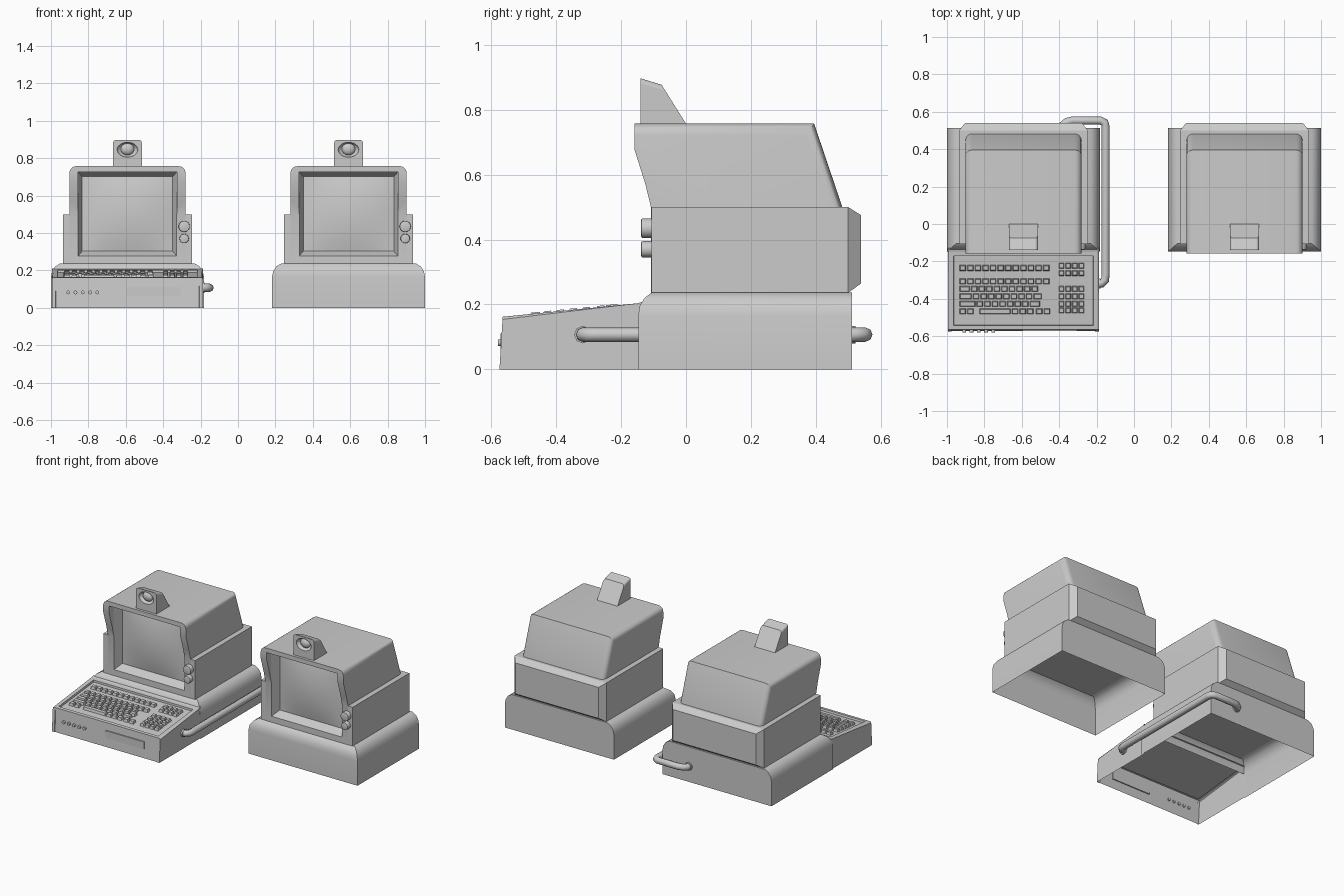
import bpy, bmesh
from math import pi, sin
from mathutils import Matrix, Vector

if "Cube" in bpy.data.objects:
    bpy.data.objects.remove(bpy.data.objects["Cube"])


def finish(name, bm, x=0.0, smooth=False):
    bmesh.ops.recalc_face_normals(bm, faces=bm.faces)
    me = bpy.data.meshes.new(name)
    bm.to_mesh(me)
    bm.free()
    ob = bpy.data.objects.new(name, me)
    ob.location.x = x
    bpy.context.collection.objects.link(ob)
    if smooth:
        select(ob)
        bpy.ops.object.shade_smooth_by_angle(angle=0.6)
    return ob


def select(ob):
    bpy.ops.object.select_all(action='DESELECT')
    ob.select_set(True)
    bpy.context.view_layer.objects.active = ob


def loft(rings, cap0=True, cap1=True):
    """Join rings of points into one skin."""
    bm = bmesh.new()
    vs = [[bm.verts.new(p) for p in r] for r in rings]
    n = len(vs[0])
    for a, b in zip(vs, vs[1:]):
        for i in range(n):
            bm.faces.new((a[i], a[(i + 1) % n], b[(i + 1) % n], b[i]))
    if cap0:
        bm.faces.new(vs[0])
    if cap1:
        bm.faces.new(vs[-1])
    bmesh.ops.recalc_face_normals(bm, faces=bm.faces)
    return bm


def extrude_side(profile, hw):
    return loft([[(s * hw, y, z) for y, z in profile] for s in (-1, 1)])


def rect_z(z, hw, y0, y1):
    return [(-hw, y0, z), (hw, y0, z), (hw, y1, z), (-hw, y1, z)]


def rect_y(y, hw, z0, z1):
    return [(-hw, y, z0), (hw, y, z0), (hw, y, z1), (-hw, y, z1)]


def bevel(bm, test, r, seg):
    es = [e for e in bm.edges if test(*(v.co for v in e.verts))]
    bmesh.ops.bevel(bm, geom=es, offset=r, segments=seg, profile=0.5, affect='EDGES')


def ellipsoid(c, s):
    bm = bmesh.new()
    bmesh.ops.create_uvsphere(bm, u_segments=24, v_segments=12, radius=1,
                              matrix=Matrix.Translation(c) @ Matrix.Diagonal((*s, 1)))
    return bm


def disc(c, r, depth, seg=20):
    bm = bmesh.new()
    bmesh.ops.create_cone(bm, cap_ends=True, segments=seg, radius1=r, radius2=r, depth=depth,
                          matrix=Matrix.Translation(c) @ Matrix.Rotation(pi / 2, 4, 'X'))
    return bm


def cut(ob, cutter):
    m = ob.modifiers.new("cut", 'BOOLEAN')
    m.operation, m.object, m.solver = 'DIFFERENCE', cutter, 'EXACT'
    select(ob)
    bpy.ops.object.modifier_apply(modifier=m.name)


def terminal(side, cx, open_front):
    # hollow base with softened front and side shoulders
    bm = loft([rect_z(0, .409, -.147, .512), rect_z(.165, .409, -.147, .512),
               rect_z(.195, .403, -.143, .512), rect_z(.22, .387, -.128, .512),
               rect_z(.237, .36, -.105, .512)], cap0=False)
    if open_front:
        f = [f for f in bm.faces if f.normal.y < -.9 and f.calc_center_median().z < .15]
        bmesh.ops.delete(bm, geom=f, context='FACES')
    finish(side + "_base", bm, cx, True)

    # middle casing with chamfered back, and upper hood
    mid = finish(side + "_middle_casing", loft([
        rect_y(-.107, .345, .236, .5), rect_y(.5, .345, .236, .5),
        rect_y(.54, .312, .265, .475)]), cx)
    bm = extrude_side([(-.108, .236), (-.108, .5), (-.125, .57), (-.158, .675), (-.158, .757),
                       (.395, .757), (.482, .5), (.482, .236)], .31)
    bevel(bm, lambda a, b: a.x == b.x and min(a.z, b.z) > .49 and
          max(a.z, b.z) > .75 and max(a.y, b.y) > .3, .035, 5)
    hood = finish(side + "_hood", bm, cx, True)

    # screen recess
    cutter = finish("screen_cutter", loft([
        rect_y(-.3, .265, .275, .727), rect_y(-.112, .265, .275, .727),
        rect_y(-.045, .24, .305, .70)]), cx)
    cut(mid, cutter)
    cut(hood, cutter)
    bpy.data.objects.remove(cutter)

    # bulged screen glass
    bm = bmesh.new()
    bmesh.ops.create_grid(bm, x_segments=16, y_segments=12, size=1)
    for v in bm.verts:
        u, w = v.co.x, v.co.y
        v.co = (u * .243, -.05 - .025 * (1 - u * u) * (1 - w * w), .5025 + w * .2)
    finish(side + "_screen", bm, cx, True)

    # knobs
    for i, (z, r) in enumerate(((.435, .03), (.37, .025))):
        bm = disc((.303, -.12, z), r, .036, 24)
        bevel(bm, lambda a, b: a.y < -.13 and b.y < -.13, .004, 2)
        finish(f"{side}_knob_{i + 1}", bm, cx, True)

    # camera housing with dished lens
    bm = extrude_side([(-.14, .745), (-.14, .897), (-.075, .877), (0, .757), (0, .745)], .077)
    bevel(bm, lambda a, b: a.x == b.x and min(a.z, b.z) > .87, .014, 3)
    cam = finish(side + "_camera_housing", bm, cx)
    cutter = finish("lens_cutter", ellipsoid((0, -.142, .845), (.056, .035, .04)), cx)
    cut(cam, cutter)
    bpy.data.objects.remove(cutter)
    finish(side + "_camera_lens", ellipsoid((0, -.118, .848), (.036, .022, .032)), cx, True)


L, R = -.591, .591
terminal("left", L, True)
terminal("right", R, False)

# keyboard shell: open underneath and at the back, with recessed deck and front panel
HW = .403
SLOPE = (.2035 - .162) / (.565 - .15)
prof = [(-.575, 0), (-.565, .162), (-.15, .2035), (-.128, .21), (-.128, 0)]
bm = extrude_side(prof, HW)
bmesh.ops.delete(bm, context='FACES_ONLY', geom=[
    f for f in bm.faces if f.normal.z < -.9 or f.normal.y > .9])
bevel(bm, lambda a, b: a.x == b.x and min(a.z, b.z) > .15 and min(a.y, b.y) < -.5, .008, 2)


def sink(bm, direction, inset, depth):
    bm.normal_update()
    f = max((f for f in bm.faces if f.normal.dot(direction) > .9), key=lambda f: f.calc_area())
    bmesh.ops.inset_region(bm, faces=[f], thickness=inset)
    n = f.normal.copy()
    bmesh.ops.inset_region(bm, faces=[f], thickness=.003)
    bmesh.ops.translate(bm, verts=f.verts, vec=-n * depth)


sink(bm, Vector((0, 0, 1)), .03, .013)
sink(bm, Vector((0, -1, 0)), .018, .004)
finish("keyboard_shell", bm, L)


# tapered key caps, laid out on the sloping deck
def key(bm, x0, y, w, h=.03):
    rings = []
    for dz, t in ((-.013, 0), (.004, .004)):
        pts = ((x0 + t, y - h / 2 + t), (x0 + w - t, y - h / 2 + t),
               (x0 + w - t, y + h / 2 - t), (x0 + t, y + h / 2 - t))
        rings.append([bm.verts.new((px, py, .162 + SLOPE * (py + .565) + dz)) for px, py in pts])
    a, b = rings
    for i in range(4):
        bm.faces.new((a[i], a[(i + 1) % 4], b[(i + 1) % 4], b[i]))
    bm.faces.new(b)


U = .0405
rows = [(-.235, [1] * 12), (-.307, [1] * 12), (-.347, [1.5] + [1] * 9),
        (-.387, [1.75] + [1] * 8 + [1.25]), (-.427, [2.25] + [1] * 7 + [1.5]),
        (-.467, [1, 1, -.6, 4.3, 1, 1, 1, -.2, 1, 1])]
bm = bmesh.new()
for y, widths in rows:
    x = -.932
    for w in widths:
        if w > 0:
            key(bm, x, y, w * U - .007)
        x += abs(w) * U
finish("main_keys", bm)

bm = bmesh.new()
for y in (-.223, -.263, -.347, -.387, -.427, -.462):
    for c in range(4):
        key(bm, -.402 + c * .0355, y, .029)
finish("number_pad_keys", bm)

# front buttons and drive slot
for i in range(5):
    finish(f"front_button_{i + 1}", disc((-.908 + i * .039, -.569, .082), .01, .02, 16), 0, True)
bm = bmesh.new()
bmesh.ops.create_cube(bm, size=1, matrix=Matrix.Translation((-.45, -.566, .085)) @
                      Matrix.Diagonal((.29, .012, .05, 1)))
finish("front_slot_cover", bm)


# cable from keyboard side round to the back of the base
def tube(name, pts, r):
    cu = bpy.data.curves.new(name, 'CURVE')
    cu.dimensions = '3D'
    cu.bevel_depth, cu.bevel_resolution, cu.use_fill_caps = r, 2, True
    sp = cu.splines.new('POLY')
    sp.points.add(len(pts) - 1)
    for p, q in zip(sp.points, pts):
        p.co = (*q, 1)
        p.radius = 1
    ob = bpy.data.objects.new(name, cu)
    bpy.context.collection.objects.link(ob)


Z = .107
tube("cable", [(-.2, -.318, Z), (-.172, -.318, Z), (-.155, -.3, Z), (-.152, -.27, Z),
               (-.152, .52, Z), (-.157, .542, Z), (-.18, .553, Z), (-.33, .553, Z),
               (-.36, .545, Z), (-.38, .53, Z), (-.38, .505, Z)], .022)
tube("cable_plug_front", [(-.2, -.318, Z), (-.178, -.318, Z)], .027)
tube("cable_plug_back", [(-.38, .505, Z), (-.38, .522, Z)], .027)
